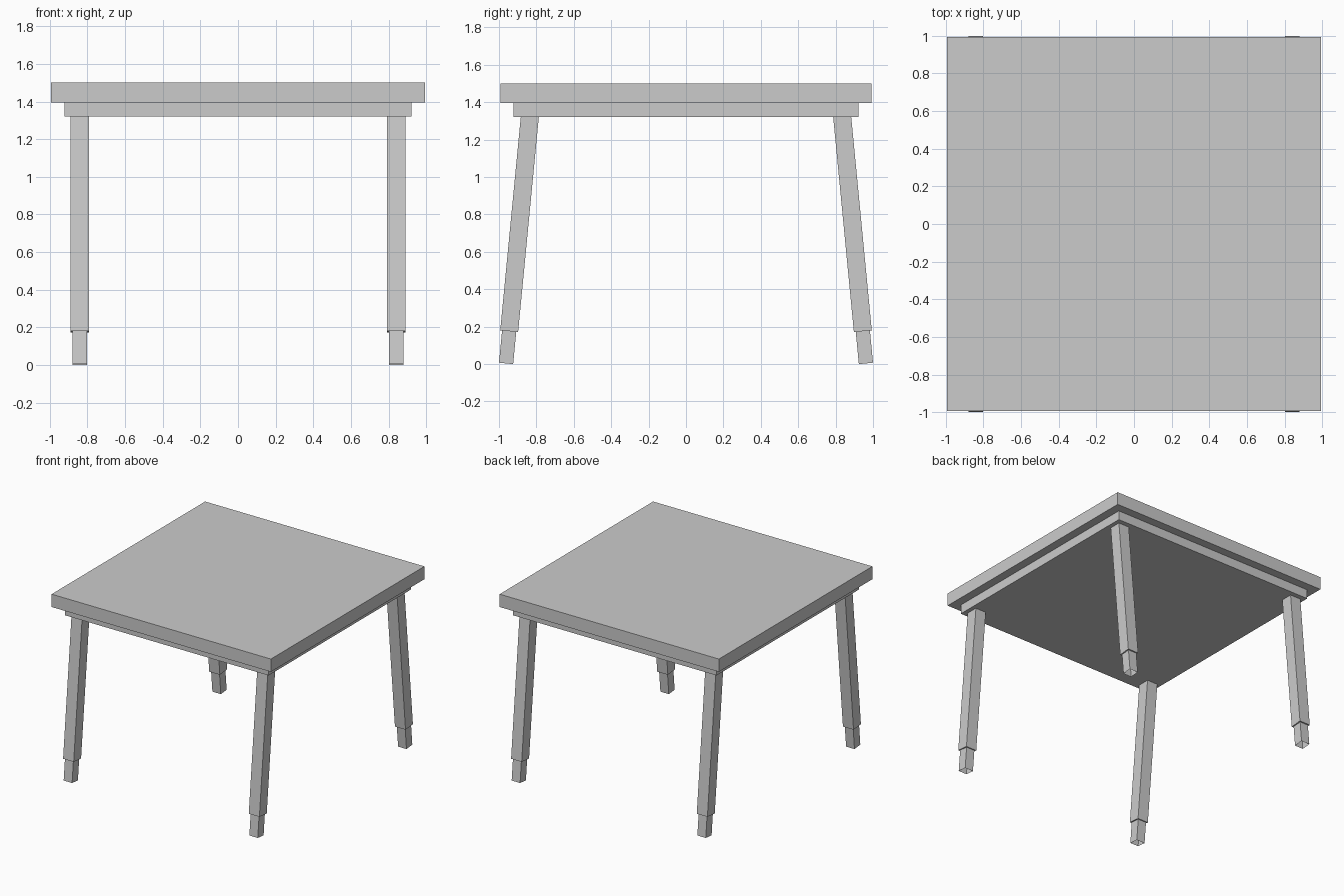
import bpy, bmesh, math
from mathutils import Matrix, Vector

if "Cube" in bpy.data.objects:
    bpy.data.objects.remove(bpy.data.objects["Cube"])


def box(name, size, matrix, open_ends=False):
    """Box placed by matrix; open_ends removes the caps across local z."""
    bm = bmesh.new()
    bmesh.ops.create_cube(bm, size=1)
    bmesh.ops.scale(bm, vec=size, verts=bm.verts)
    if open_ends:
        bm.normal_update()
        caps = [f for f in bm.faces if abs(f.normal.z) > 0.9]
        bmesh.ops.delete(bm, geom=caps, context='FACES_ONLY')
    bmesh.ops.transform(bm, matrix=matrix, verts=bm.verts)
    mesh = bpy.data.meshes.new(name)
    bm.to_mesh(mesh)
    bm.free()
    obj = bpy.data.objects.new(name, mesh)
    bpy.context.collection.objects.link(obj)
    return obj


def slab(name, width, depth, z0, z1):
    box(name, (width, depth, z1 - z0), Matrix.Translation((0, 0, (z0 + z1) / 2)))


# Top and apron
slab("tabletop", 1.986, 1.986, 1.395, 1.5)
slab("apron", 1.846, 1.846, 1.32, 1.395)

# Legs splay outward along y, each ending in a narrower hollow foot
SPLAY = math.radians(5.5)
LEG_X, FOOT_Y, FOOT_Z = 0.841, 0.962, 0.0037
LEG_W, FOOT_W = 0.096, 0.076
FOOT_LEN, LEG_LEN = 0.173, 1.157


def along_leg(sx, sy, distance):
    """Frame on the leg axis, measured up from the foot's end."""
    rot = Matrix.Rotation(sy * SPLAY, 4, 'X')
    base = Vector((sx * LEG_X, sy * FOOT_Y, FOOT_Z))
    return Matrix.Translation(base + rot @ Vector((0, 0, distance))) @ rot


for sy, end in ((-1, "front"), (1, "back")):
    for sx, side in ((-1, "left"), (1, "right")):
        box(f"{end}_{side}_foot", (FOOT_W, FOOT_W, FOOT_LEN),
            along_leg(sx, sy, FOOT_LEN / 2), open_ends=True)
        box(f"{end}_{side}_leg", (LEG_W, LEG_W, LEG_LEN),
            along_leg(sx, sy, FOOT_LEN + LEG_LEN / 2))
